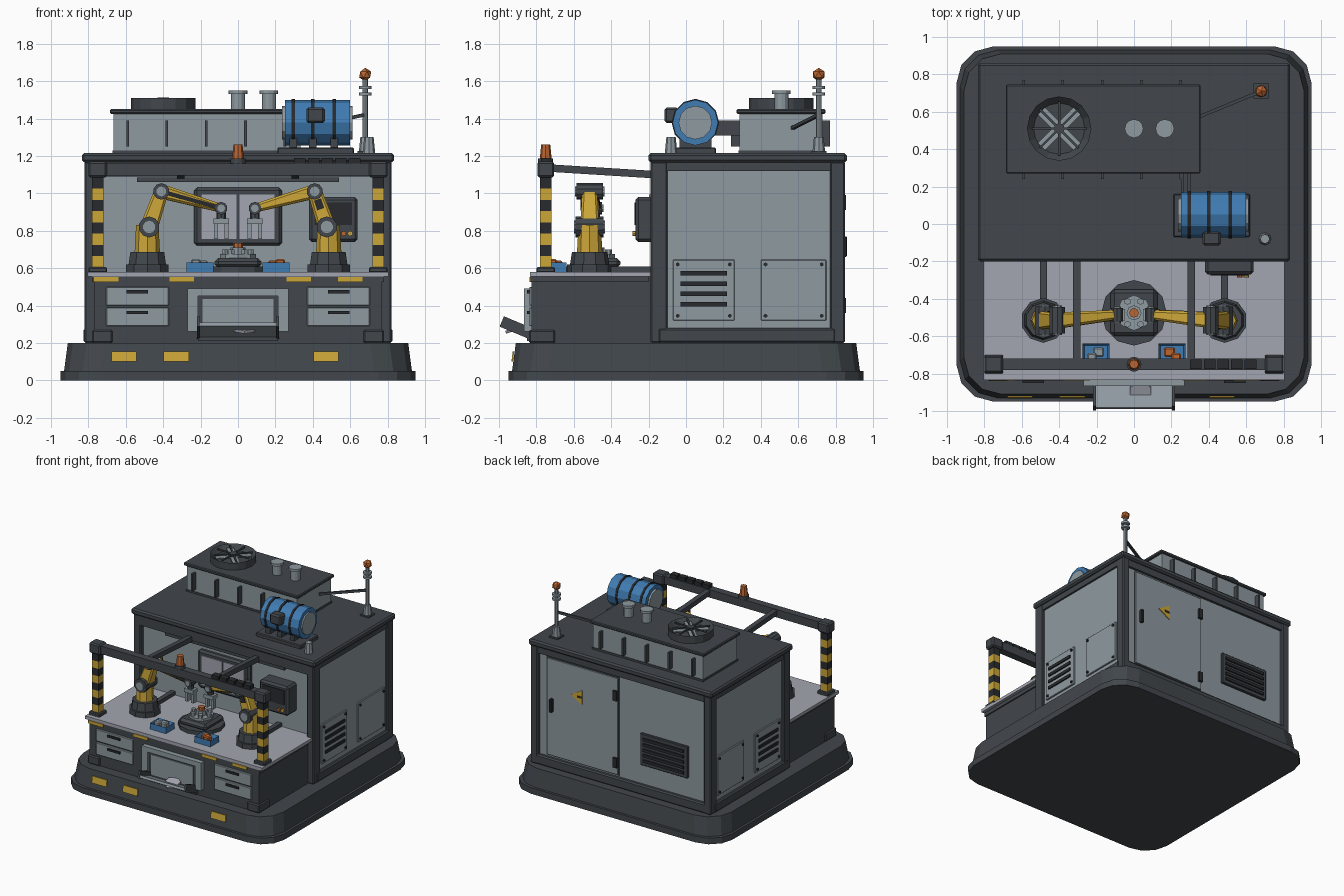
import bpy, bmesh
from math import pi, sin, cos
from mathutils import Matrix, Vector

if "Cube" in bpy.data.objects:
    bpy.data.objects.remove(bpy.data.objects["Cube"])


def material(name, *rgb):
    mat = bpy.data.materials.new(name)
    mat.use_nodes = True
    mat.diffuse_color = (*rgb, 1)
    mat.node_tree.nodes["Principled BSDF"].inputs["Base Color"].default_value = (*rgb, 1)
    return mat


dark = material("frame_grey", .054, .063, .072)
black = material("rubber_black", .021, .023, .026)
panel = material("panel_grey", .27, .32, .35)
light = material("worktop_grey", .37, .38, .44)
yellow = material("safety_yellow", .6, .38, .04)
blue = material("tank_blue", .05, .2, .45)
orange = material("signal_orange", .5, .13, .03)


def finish(name, mat, bm, bevel=0):
    bmesh.ops.recalc_face_normals(bm, faces=bm.faces)
    mesh = bpy.data.meshes.new(name)
    bm.to_mesh(mesh)
    bm.free()
    mesh.materials.append(mat)
    obj = bpy.data.objects.new(name, mesh)
    bpy.context.collection.objects.link(obj)
    if bevel:
        mod = obj.modifiers.new("edge_bevel", "BEVEL")
        mod.width, mod.segments = bevel, 1
    return obj


def sink_top(bm, rim, depth):
    # Press the upper face inwards, leaving a rim
    bm.normal_update()
    top = max(bm.faces, key=lambda f: f.calc_center_median().z)
    bmesh.ops.inset_region(bm, faces=[top], thickness=rim)
    for vert in top.verts:
        vert.co.z -= depth


def box(name, mat, x, y, z, bevel=0, rim=0, depth=0, tilt=0):
    # A single number means a span symmetric about zero
    spans = [s if isinstance(s, tuple) else (-s, s) for s in (x, y, z)]
    centre = Vector([sum(s) / 2 for s in spans])
    size = [abs(s[1] - s[0]) for s in spans]
    bm = bmesh.new()
    bmesh.ops.create_cube(bm, size=1, matrix=Matrix.Diagonal((*size, 1)))
    if rim:
        sink_top(bm, rim, depth)
    bm.transform(Matrix.Translation(centre) @ Matrix.Rotation(tilt, 4, "X"))
    return finish(name, mat, bm, bevel)


def aim(start, end, roll=0):
    a, b = Vector(start), Vector(end)
    turn = (b - a).to_track_quat("Z", "Y").to_matrix().to_4x4()
    return Matrix.Translation((a + b) / 2) @ turn @ Matrix.Rotation(roll, 4, "Z"), (b - a).length


def tube(name, mat, start, end, r, tip=None, sides=12, roll=0, rim=0, depth=0, bevel=0):
    place, length = aim(start, end, roll)
    bm = bmesh.new()
    bmesh.ops.create_cone(bm, cap_ends=True, segments=sides, radius1=r,
                          radius2=r if tip is None else tip, depth=length)
    if rim:
        sink_top(bm, rim, depth)
    bm.transform(place)
    return finish(name, mat, bm, bevel)


def post(name, mat, x, y, z, r, **options):
    return tube(name, mat, (x, y, z[0]), (x, y, z[1]), r, **options)


def bar(name, mat, start, end, w, h, taper=1, bevel=0):
    place, length = aim(start, end)
    bm = bmesh.new()
    bmesh.ops.create_cube(bm, size=1, matrix=Matrix.Diagonal((w, h, length, 1)))
    for vert in bm.verts:
        if vert.co.z > 0:
            vert.co.x *= taper
            vert.co.y *= taper
    bm.transform(place)
    return finish(name, mat, bm, bevel)


# Plinth with rounded corners and a sloping upper part
bm, rings, steps = bmesh.new(), [], 3
for half, height in ((.95, 0), (.95, .05), (.93, .05), (.91, .2)):
    ring = []
    for corner in range(4):
        for step in range(steps + 1):
            a = (corner + step / steps) * pi / 2
            mid = (corner + .5) * pi / 2
            inner = (half - .2) * 2 ** .5
            ring.append(bm.verts.new((inner * cos(mid) + .2 * cos(a),
                                      inner * sin(mid) + .2 * sin(a), height)))
    rings.append(ring)
for low, high in zip(rings, rings[1:]):
    for i in range(len(low)):
        bm.faces.new((low[i - 1], low[i], high[i], high[i - 1]))
bm.faces.new(rings[0])
bm.faces.new(rings[-1])
finish("plinth", dark, bm)
for x in (-.61, -.33, .47):
    box("plinth_marking", yellow, (x - .067, x + .067), (-.93, -.922), (.1, .155), tilt=-.13)

# Building shell, frame and roof
box("building_walls", panel, .8, (-.15, .82), (.2, 1.17))
box("roof_slab", dark, .835, (-.2, .86), (1.165, 1.215), bevel=.012)
box("front_header", dark, .78, (-.19, -.14), (1.09, 1.17))
box("header_rail", dark, .54, (-.175, -.14), (1.06, 1.085))
for y in ((-.19, -.1), (.77, .85)):
    box("sill_beam", dark, .82, y, (.2, .28), bevel=.01)
    for s in (-1, 1):
        box("corner_post", dark, (s * .755, s * .82), y, (.2, 1.17), bevel=.008)
box("rear_top_beam", dark, .78, (.8, .84), (1.11, 1.17))


def louvre(name, spans, slots, axis):
    # Dark slats along one wall, stacked between the given heights
    for i in range(slots):
        z = spans[2][0] + (i + .5) * (spans[2][1] - spans[2][0]) / slots
        box(name, black, spans[0], spans[1], (z - .012, z + .012))


# Side walls: sill, louvre panel and access panel on each side
for s in (-1, 1):
    box("side_sill", dark, (s * .77, s * .825), (-.15, .8), (.2, .28), bevel=.01)
    box("side_top_beam", dark, (s * .77, s * .815), (-.15, .8), (1.12, 1.17))
    for name, y in (("louvre_panel", (-.07, .26)), ("access_panel", (.4, .75))):
        box(name, panel, (s * .79, s * .812), y, (.32, .645), bevel=.004)
        for by in (y[0] + .025, y[1] - .025):
            for bz in (.345, .62):
                tube("panel_bolt", black, (s * .8, by, bz), (s * .82, by, bz), .011, sides=6)
    louvre("side_louvre_slat", ((s * .8, s * .822), (-.03, .22), (.38, .6)), 4, "y")

# Rear door, warning sign and vent
box("rear_door_frame", dark, (.03, .69), (.8, .825), (.29, 1.1))
box("rear_door", panel, (.04, .68), (.8, .835), (.3, 1.09))
for z in (.4, .95):
    box("door_hinge", black, (.035, .07), (.82, .855), (z - .04, z + .04))
box("door_handle", black, (.62, .645), (.83, .86), (.66, .77), bevel=.005)
tube("warning_sign", yellow, (.39, .834, .85), (.39, .842, .85), .067, sides=3, roll=pi / 2)
box("warning_mark", black, (.36, .4), (.836, .845), (.842, .858))
box("rear_vent", dark, (-.6, -.17), (.8, .84), (.44, .7), bevel=.005)
louvre("rear_vent_slat", ((-.57, -.2), (.83, .85), (.46, .68)), 5, "x")

# Window and control cabinet on the front wall
box("window_frame", dark, .235, (-.19, -.14), (.72, 1.03), bevel=.015)
for s in (-1, 1):
    box("window_pane", light, (s * .008, s * .195), (-.198, -.18), (.755, .995))
box("control_cabinet", dark, (.38, .64), (-.27, -.14), (.74, .98), bevel=.015)
box("cabinet_door", black, (.41, .61), (-.276, -.26), (.83, .95))
for x, mat in ((.565, orange), (.6, yellow)):
    tube("cabinet_button", mat, (x, -.26, .785), (x, -.285, .785), .014, sides=8)

# Workbench with drawers
box("bench_body", dark, .77, (-.825, -.15), (.2, .555))
box("bench_top", light, .805, (-.835, -.15), (.555, .58))
box("bench_lip", dark, .78, (-.832, -.2), (.525, .555))
for x in (-.705, -.3, .325, .6):
    box("lip_marking", yellow, (x - .065, x + .065), (-.838, -.83), (.527, .553))
for s in (-1, 1):
    box("bench_foot", dark, (s * .67, s * .78), (-.84, -.7), (.2, .27), bevel=.008)
    for z in (.29, .4):
        box("drawer_front", panel, (s * .37, s * .705), (-.838, -.82), (z, z + .1), bevel=.004)
        box("drawer_handle", black, (s * .48, s * .595), (-.85, -.83), (z + .065, z + .082))

# Delivery hatch and chute
for s in (-1, 1):
    box("hatch_side", panel, (s * .215, s * .27), (-.865, -.82), (.26, .49))
    bar("chute_rail", dark, (s * .21, -.83, .25), (s * .21, -.985, .315), .016, .06)
box("hatch_header", panel, .27, (-.865, -.82), (.45, .49))
box("hatch_inner", dark, .215, (-.85, -.82), (.21, .45))
box("hatch_shutter", panel, .19, (-.857, -.82), (.27, .435))
bar("chute_tray", panel, (0, -.83, .235), (0, -.985, .3), .41, .02)
tube("finished_part", light, (.035, -.9, .27), (.035, -.905, .285), .065, sides=6)

# Gantry with striped posts, beacon and tie bars
for s in (-1, 1):
    box("gantry_foot", dark, (s * .7, s * .8), (-.8, -.7), (.575, .605), bevel=.006)
    for i in range(8):
        z = .605 + i * .06
        box("gantry_post_band", black if i % 2 else yellow, (s * .72, s * .78),
            (-.78, -.72), (z, z + .06))
    box("gantry_end_cap", dark, (s * .7, s * .8), (-.795, -.705), (1.085, 1.17), bevel=.01)
    bar("gantry_tie", dark, (s * .305, -.73, 1.135), (s * .305, -.17, 1.1), .04, .04)
    box("bench_conduit", dark, (s * .465, s * .503), (-.42, -.15), (.58, .61))
box("gantry_beam", dark, .75, (-.78, -.72), (1.095, 1.16))
for i in range(5):
    x = .3 + i * .073
    box("gantry_module", black, (x, x + .062), (-.775, -.725), (1.15, 1.19))
post("beacon_base", dark, 0, -.75, (1.16, 1.185), .04)
post("gantry_beacon", orange, 0, -.75, (1.185, 1.26), .032, tip=.024, sides=8)


def joint(name, at, r, width):
    # Dark hinge drum with pale caps
    for mat, radius, half in ((dark, r, width / 2), (panel, r * .6, width / 2 + .008)):
        off = Vector((0, half, 0))
        tube(name, mat, at - off, at + off, radius, sides=10)


# Pair of facing robot arms
for s in (-1, 1):
    x, y = s * .485, -.515
    shoulder, elbow = Vector((s * .475, y, .82)), Vector((s * .41, y, 1.01))
    wrist = Vector((s * .09, -.485, .92))
    post("robot_foot", dark, x, y, (.575, .62), .12, sides=10)
    post("robot_pedestal", dark, x, y, (.62, .685), .105, tip=.095, sides=10)
    post("robot_column", yellow, x, y, (.68, .83), .068, tip=.06, sides=8)
    bar("robot_upper_arm", yellow, shoulder, elbow, .1, .095, taper=.8, bevel=.012)
    bar("robot_forearm", yellow, elbow, wrist, .085, .075, taper=.6, bevel=.012)
    side = Vector((0, s * .041, 0))
    bar("forearm_slot", black, elbow + side, wrist + side * .6, .008, .022)
    side.y *= -1.1
    mid = (shoulder + elbow) / 2
    bar("upper_arm_cover", black, mid + side, mid.lerp(elbow, .55) + side, .01, .04)
    joint("shoulder_joint", shoulder, .056, .15)
    joint("elbow_joint", elbow, .044, .14)
    joint("wrist_joint", wrist, .034, .07)
    post("wrist_stem", dark, wrist.x, wrist.y, (.86, .92), .026, sides=8)
    box("gripper_palm", panel, (wrist.x - .042, wrist.x + .042),
        (wrist.y - .03, wrist.y + .03), (.835, .865))
    for f in (-.028, .028):
        box("gripper_finger", panel, (wrist.x + f - .011, wrist.x + f + .011),
            (wrist.y - .018, wrist.y + .018), (.755, .84))

# Turntable and workpiece
y = -.475
post("turntable_disc", dark, 0, y, (.575, .61), .175)
box("turntable_block", dark, .125, (y - .125, y + .125), (.6, .655), bevel=.02)
post("fixture_plate", panel, 0, y, (.65, .675), .095, sides=8)
for i in range(6):
    a = i * pi / 3
    post("fixture_clamp", panel, .07 * cos(a), y + .07 * sin(a), (.67, .7), .018, sides=6)
post("workpiece", panel, 0, y, (.67, .71), .04, sides=8)
post("workpiece_cap", orange, 0, y, (.7, .735), .026, sides=8)

# Part trays
for s in (-1, 1):
    box("part_tray", blue, (s * .13, s * .275), (-.75, -.64), (.575, .63), rim=.015, depth=.03)
    contents = panel if s < 0 else orange
    box("tray_part", contents, (s * .16, s * .22), (-.71, -.66), (.59, .64), bevel=.008)
    box("tray_part", contents, (s * .2, s * .25), (-.74, -.69), (.59, .648), bevel=.008)

# Rooftop air unit with ribs, fan and vents
box("air_unit_body", panel, (-.665, .335), (.285, .73), (1.21, 1.43))
box("air_unit_skirt", dark, (-.67, .34), (.28, .735), (1.21, 1.23))
box("air_unit_lid", dark, (-.685, .355), (.27, .745), (1.425, 1.45), bevel=.006)
for i in range(5):
    x = -.59 + i * .21
    box("air_unit_rib", dark, (x - .007, x + .007), (.24, .77), (1.25, 1.39))
x, y = -.4, .51
post("fan_housing", dark, x, y, (1.44, 1.51), .172, sides=16, rim=.035, depth=.04)
for i in range(4):
    a = (i + .5) * pi / 2
    way = Vector((cos(a), sin(a), 0))
    hub = Vector((x, y, 1.487))
    bar("fan_blade", panel, hub + way * .02, hub + way * .135, .055, .008)
    way = Vector((sin(i * pi / 4), cos(i * pi / 4), 0)) * .145
    hub.z = 1.505
    bar("fan_guard", dark, hub - way, hub + way, .012, .01)
post("fan_hub", dark, x, y, (1.47, 1.512), .03, sides=8)
for x in (0, .165):
    post("vent_stem", panel, x, y, (1.44, 1.54), .037)
    post("vent_cap", panel, x, y, (1.53, 1.55), .05)

# Blue pressure tank on its cradle
y, z = .05, 1.378
box("tank_base", dark, (.21, .62), (-.07, .16), (1.21, 1.245), bevel=.006)
tube("tank_shell", blue, (.25, y, z), (.6, y, z), .122)
tube("tank_end", panel, (.235, y, z), (.612, y, z), .09)
for x in (.295, .4, .515):
    tube("tank_strap", black, (x - .009, y, z), (x + .009, y, z), .127)
    box("tank_saddle", dark, (x - .02, x + .02), (y - .085, y + .085), (1.23, 1.31))
box("tank_valve_box", dark, (.365, .465), (-.115, -.04), (1.375, 1.46), bevel=.012)
for x in (.26, .295):
    bar("tank_pipe", dark, (x, .12, 1.35), (x, .3, 1.35), .016, .08)

# Signal mast, brace and small roof vent
x, y = .68, .71
box("mast_plate", dark, (x - .04, x + .04), (y - .04, y + .04), (1.21, 1.225))
post("mast_socket", panel, x, y, (1.22, 1.3), .034, tip=.026, sides=8)
post("mast_pole", panel, x, y, (1.29, 1.62), .015, sides=8)
for z in (1.53, 1.565):
    post("mast_ring", panel, x, y, (z - .008, z + .008), .033)
bm = bmesh.new()
bmesh.ops.create_icosphere(bm, subdivisions=1, radius=.036,
                           matrix=Matrix.Translation((x, y, 1.635)))
finish("mast_lamp", orange, bm)
bar("mast_brace", dark, (.34, .57, 1.35), (x, y, 1.42), .018, .018)
post("roof_breather", panel, .7, -.08, (1.21, 1.3), .034, tip=.025, sides=8)
